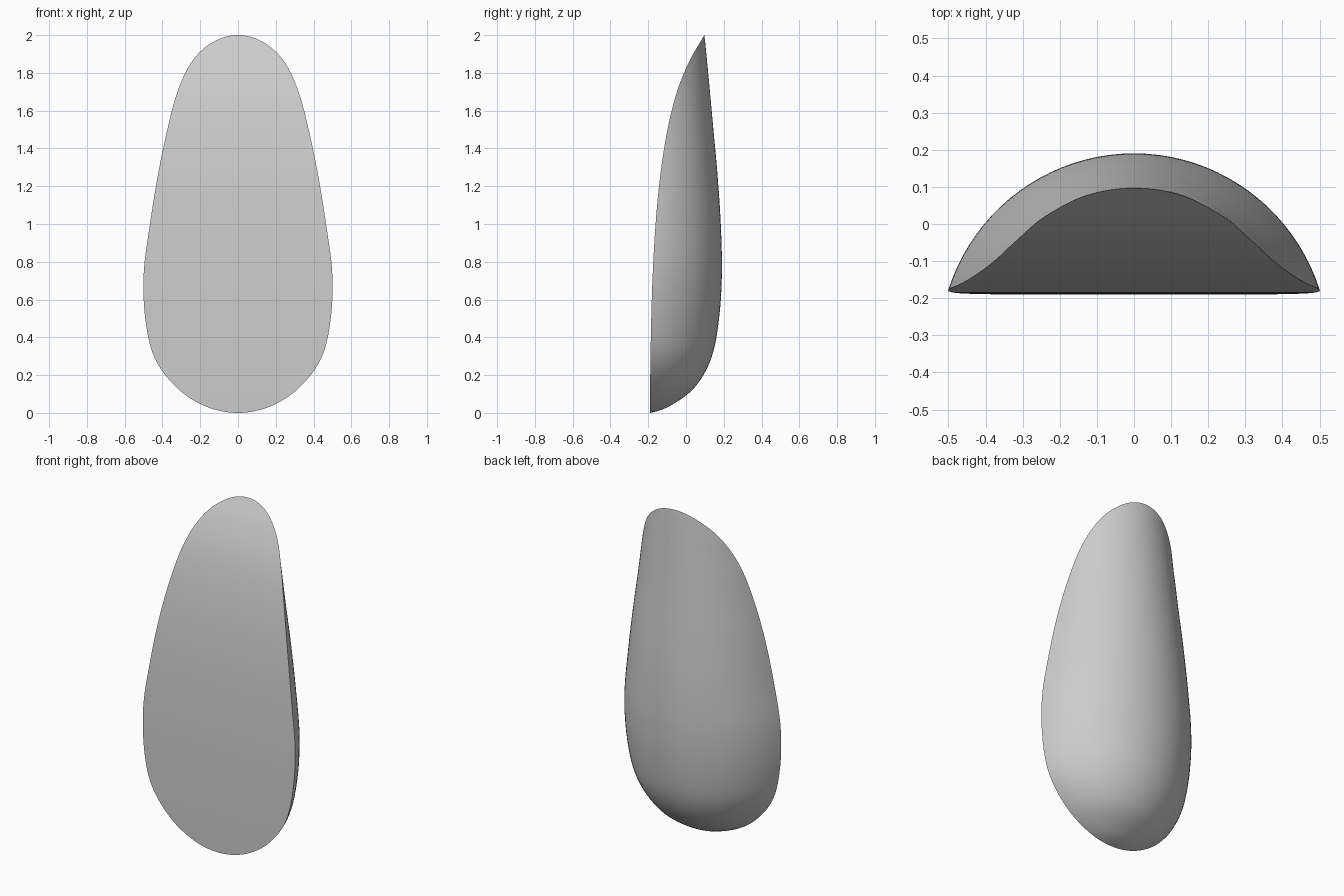
import bpy
import bmesh
import math

cube = bpy.data.objects.get("Cube")
if cube:
    bpy.data.objects.remove(cube, do_unlink=True)

ROWS, COLS = 96, 40

# Profiles sampled at even steps of the angle t, with height = 1 - cos(t)
HALF_WIDTH = [0, .17, .325, .442, .491, .499, .466, .424, .374, .318, .24, .128, 0]
FRONT_Y = [-.19, -.19, -.19, -.188, -.184, -.176, -.161, -.136, -.098, -.046, .02, .077, .097]
BACK_Y = [-.19, -.09, .045, .135, .175, .19, .184, .167, .145, .126, .111, .101, .097]


def spline(values, t, mirror):
    """Smooth curve through evenly spaced values, t from 0 to 1."""
    s = -1 if mirror else 1
    p = [s * values[1]] + values + [s * values[-2]]
    f = t * (len(values) - 1)
    i = min(int(f), len(values) - 2)
    u = f - i
    a, b, c, d = p[i:i + 4]
    return b + .5 * u * (c - a + u * (2*a - 5*b + 4*c - d + u * (3*(b - c) + d - a)))


def section(bm, row):
    """Circular arc across the back, from rim to rim."""
    t = row / ROWS
    w = spline(HALF_WIDTH, t, True)
    front, back = spline(FRONT_Y, t, False), spline(BACK_Y, t, False)
    z = 1 - math.cos(math.pi * t)
    half = 2 * math.atan(max(back - front, .0005) / w)
    radius = w / math.sin(half)
    angles = [half * (2 * k / COLS - 1) for k in range(COLS + 1)]
    return [bm.verts.new((radius * math.sin(a), back - radius * (1 - math.cos(a)), z))
            for a in angles]


bm = bmesh.new()
bottom = bm.verts.new((0, FRONT_Y[0], 0))
top = bm.verts.new((0, FRONT_Y[-1], 2))
rows = [section(bm, r) for r in range(1, ROWS)]
front_faces = set()

# Rounded back and front panel
for lo, hi in zip(rows, rows[1:]):
    for k in range(COLS):
        bm.faces.new((lo[k + 1], lo[k], hi[k], hi[k + 1]))
    front_faces.add(bm.faces.new((lo[0], lo[-1], hi[-1], hi[0])))

# Close both ends
for k in range(COLS):
    bm.faces.new((rows[0][k], rows[0][k + 1], bottom))
    bm.faces.new((rows[-1][k + 1], rows[-1][k], top))
front_faces.add(bm.faces.new((rows[0][-1], rows[0][0], bottom)))
front_faces.add(bm.faces.new((rows[-1][0], rows[-1][-1], top)))

# Smooth surfaces with a crisp rim
bmesh.ops.recalc_face_normals(bm, faces=bm.faces)
for face in bm.faces:
    face.smooth = True
for edge in bm.edges:
    edge.smooth = len({f in front_faces for f in edge.link_faces}) == 1

mesh = bpy.data.meshes.new("rounded_shell")
bm.to_mesh(mesh)
bm.free()
shell = bpy.data.objects.new("rounded_shell", mesh)
bpy.context.collection.objects.link(shell)

# Plain grey
grey = bpy.data.materials.new("light_grey")
grey.use_nodes = True
colour = (.6, .6, .6, 1)
grey.diffuse_color = colour
grey.node_tree.nodes["Principled BSDF"].inputs["Base Color"].default_value = colour
mesh.materials.append(grey)
